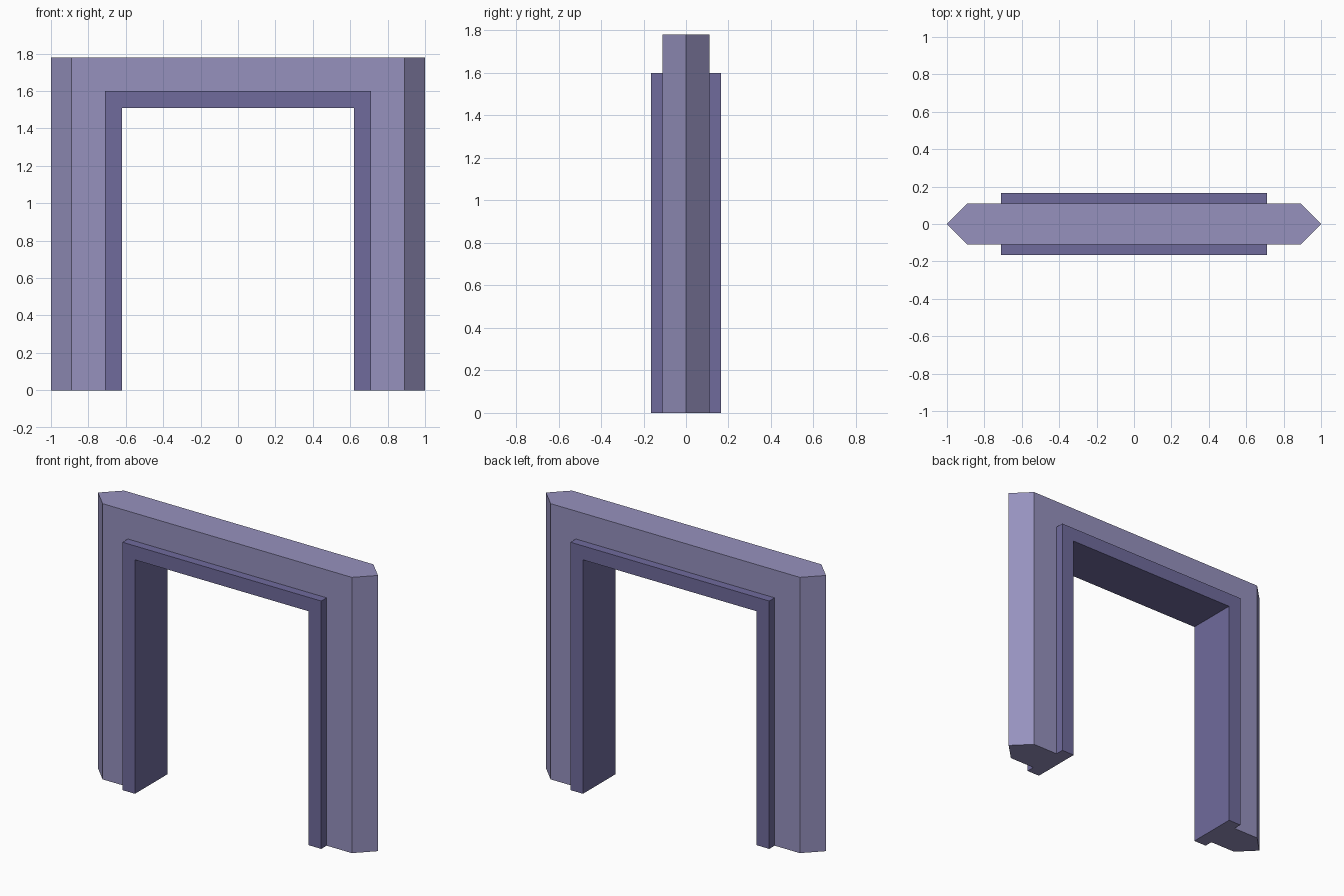
import bpy
import bmesh

if "Cube" in bpy.data.objects:
    bpy.data.objects.remove(bpy.data.objects["Cube"])


def material(name, color):
    mat = bpy.data.materials.new(name)
    mat.diffuse_color = (*color, 1)
    mat.use_nodes = True
    mat.node_tree.nodes["Principled BSDF"].inputs["Base Color"].default_value = mat.diffuse_color
    return mat


def arch(name, rings, inner_x, inner_z, outer_z, mat, foot_mat):
    """Loft a doorway-shaped profile through rings of (y, outer half-width)."""
    bm = bmesh.new()
    loops = []
    for y, outer_x in rings:
        half = [(outer_x, 0), (outer_x, outer_z)]
        hole = [(inner_x, inner_z), (inner_x, 0)]
        profile = (half + [(-x, z) for x, z in reversed(half)]
                   + [(-x, z) for x, z in reversed(hole)] + hole)
        loops.append([bm.verts.new((x, y, z)) for x, z in profile])

    # front and back faces
    bm.faces.new(loops[0])
    bm.faces.new(loops[-1])

    # sides between neighbouring rings
    for a, b in zip(loops, loops[1:]):
        for i in range(len(a)):
            j = (i + 1) % len(a)
            bm.faces.new((a[i], a[j], b[j], b[i]))

    # merge flat strips, keep the pointed ends
    bmesh.ops.dissolve_limit(bm, angle_limit=0.01, verts=bm.verts, edges=bm.edges)
    bmesh.ops.recalc_face_normals(bm, faces=bm.faces)

    # undersides of the legs share one colour
    for face in bm.faces:
        if all(v.co.z < 0.001 for v in face.verts):
            face.material_index = 1

    mesh = bpy.data.meshes.new(name)
    bm.to_mesh(mesh)
    bm.free()
    mesh.materials.append(mat)
    mesh.materials.append(foot_mat)
    obj = bpy.data.objects.new(name, mesh)
    bpy.context.collection.objects.link(obj)
    return obj


wall_mat = material("wall_grey_violet", (0.305, 0.285, 0.515))
frame_mat = material("frame_dark_violet", (0.16, 0.147, 0.335))

# wall with pointed left and right ends
arch("wall_surround", [(-0.11, 0.89), (0, 1.0), (0.11, 0.89)],
     0.71, 1.60, 1.78, wall_mat, wall_mat)

# thicker trim lining the opening
arch("door_frame", [(-0.165, 0.71), (0.165, 0.71)],
     0.62, 1.51, 1.60, frame_mat, wall_mat)
